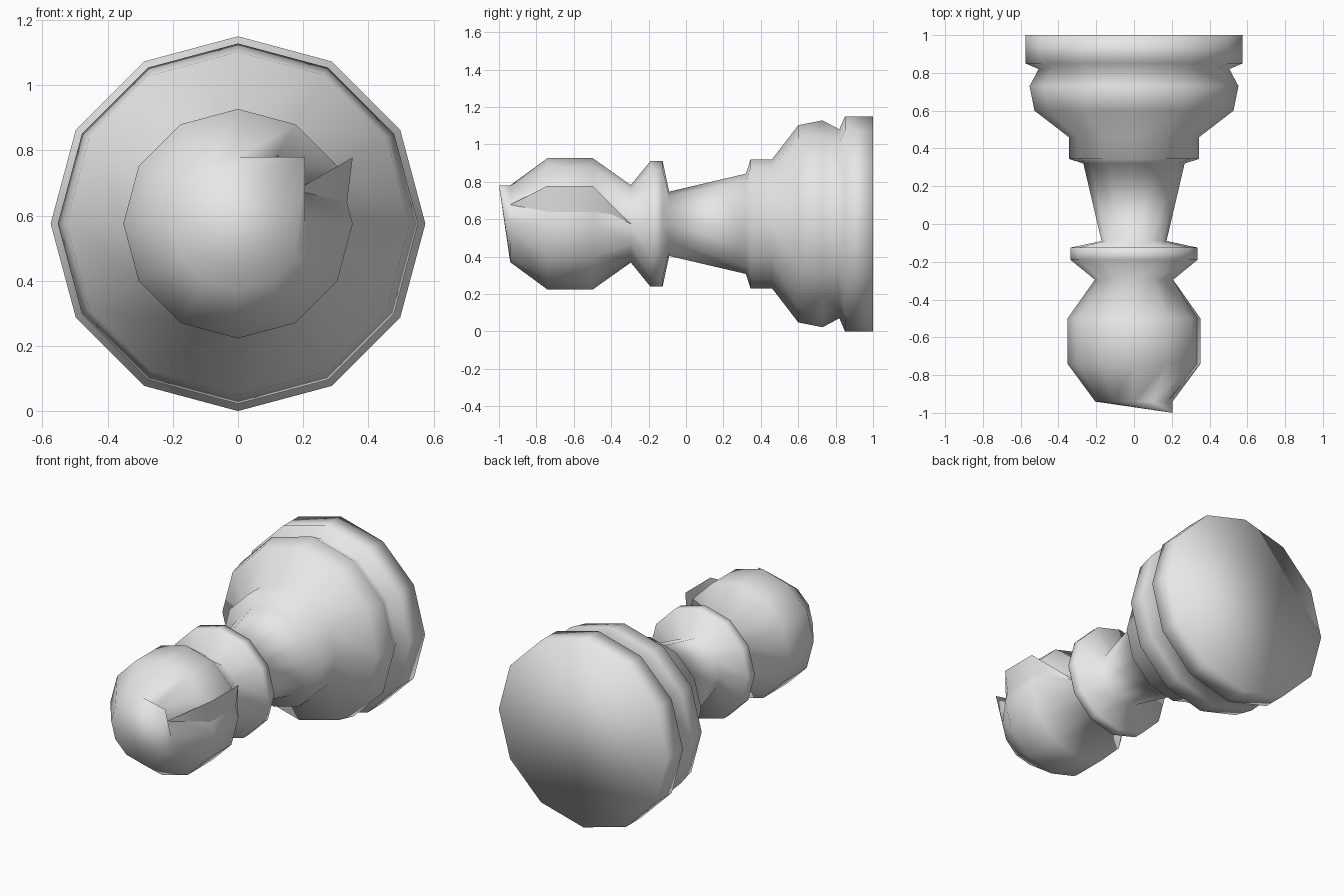
import bpy
import bmesh
from math import sin, cos, pi

cube = bpy.data.objects.get("Cube")
if cube:
    bpy.data.objects.remove(cube, do_unlink=True)

SIDES = 12
AXIS_Z = 0.575

grey = bpy.data.materials.new("plain grey")
grey.use_nodes = True
colour = (0.8, 0.8, 0.8, 1)
grey.diffuse_color = colour
grey.node_tree.nodes["Principled BSDF"].inputs["Base Color"].default_value = colour


def ring_point(y, r, step):
    """Point on a ring around the lying axis; step 0 is the top."""
    a = 2 * pi * step / SIDES
    return (r * sin(a), y, AXIS_Z + r * cos(a))


def finish(bm, name):
    for f in bm.faces:
        f.smooth = True
    mesh = bpy.data.meshes.new(name)
    bm.to_mesh(mesh)
    bm.free()
    mesh.materials.append(grey)
    obj = bpy.data.objects.new(name, mesh)
    bpy.context.collection.objects.link(obj)


# Turned body: (position along y, radius) from head to base
head = [(-0.94, 0.205), (-0.74, 0.352), (-0.5, 0.352), (-0.295, 0.207)]
collar = [(-0.19, 0.336), (-0.125, 0.336)]
stem = [(-0.09, 0.172), (0.32, 0.268)]
base = [(0.345, 0.345), (0.46, 0.345), (0.6, 0.527), (0.73, 0.553),
        (0.82, 0.505), (0.85, 0.575), (1.0, 0.575)]

bm = bmesh.new()
rings = [[bm.verts.new(ring_point(y, r, i)) for i in range(SIDES)]
         for y, r in head + collar + stem + base]
for a, b in zip(rings, rings[1:]):
    for i in range(SIDES):
        j = (i + 1) % SIDES
        bm.faces.new((a[i], a[j], b[j], b[i]))
bm.faces.new(rings[-1])

# Skewed head tip: a fan to a corner pulled out to the upper left
tip_r = head[0][1]
corner = bm.verts.new((tip_r, -1.0, AXIS_Z + tip_r))
for i in range(SIDES):
    bm.faces.new((rings[0][i], rings[0][(i + 1) % SIDES], corner))
bmesh.ops.recalc_face_normals(bm, faces=bm.faces)
finish(bm, "pawn_body")

# Raised flap on the left of the head
bm = bmesh.new()
flare = 1 / cos(pi / 6)
upper = [ring_point(*head[0], 2)]
upper += [ring_point(y, r * flare, 2) for y, r in head[1:3]]
upper.append(ring_point(*head[3], 3))
top = [bm.verts.new(p) for p in upper]
low = [bm.verts.new(ring_point(y, r, 4)) for y, r in head]
for i in range(len(head) - 1):
    bm.faces.new((top[i], low[i], low[i + 1], top[i + 1]))
finish(bm, "head_flap")
